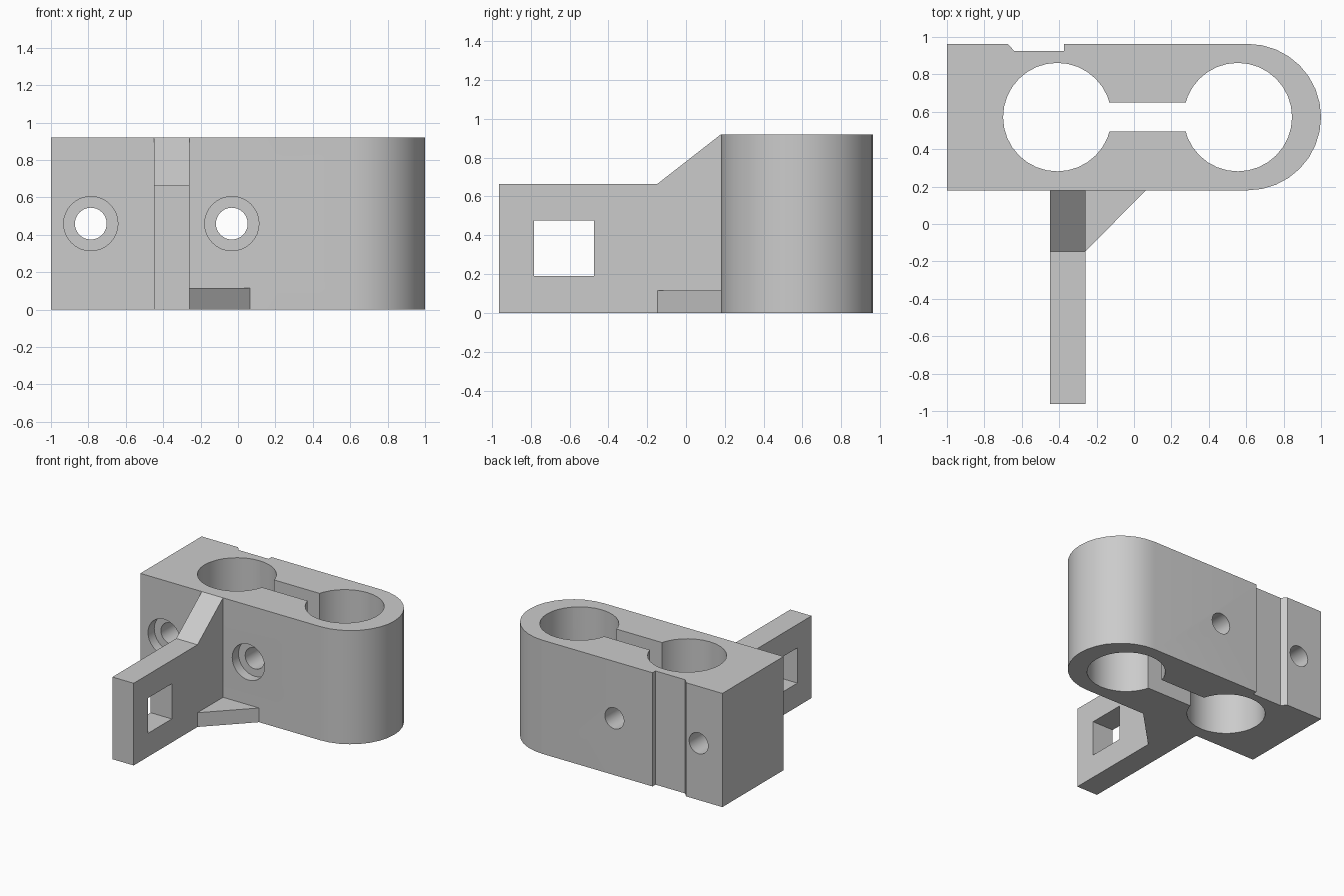
import bpy, bmesh, math
from mathutils import Matrix, Vector

if "Cube" in bpy.data.objects:
    bpy.data.objects.remove(bpy.data.objects["Cube"], do_unlink=True)

# Single grey plastic colour
GREY = (0.6, 0.6, 0.6, 1)
grey = bpy.data.materials.new("grey plastic")
grey.use_nodes = True
grey.diffuse_color = GREY
bsdf = next(n for n in grey.node_tree.nodes if n.type == 'BSDF_PRINCIPLED')
bsdf.inputs["Base Color"].default_value = GREY


def prism(name, outline, start, end, axis="Z"):
    """Extrude an outline along Z (points x, y), Y (points x, z) or X (points y, z)."""
    def place(p, d):
        return {"Z": (p[0], p[1], d), "Y": (p[0], d, p[1]), "X": (d, p[0], p[1])}[axis]
    bm = bmesh.new()
    face = bm.faces.new([bm.verts.new(place(p, start)) for p in outline])
    shift = Vector(place((0, 0), end - start))
    moved = bmesh.ops.extrude_face_region(bm, geom=[face])["geom"]
    bmesh.ops.translate(bm, vec=shift, verts=[v for v in moved if isinstance(v, bmesh.types.BMVert)])
    bmesh.ops.recalc_face_normals(bm, faces=bm.faces)
    mesh = bpy.data.meshes.new(name)
    bm.to_mesh(mesh)
    bm.free()
    mesh.materials.append(grey)
    obj = bpy.data.objects.new(name, mesh)
    bpy.context.collection.objects.link(obj)
    return obj


def arc(cx, cy, r, a0, a1, steps):
    return [(cx + r * math.cos(a0 + (a1 - a0) * i / steps),
             cy + r * math.sin(a0 + (a1 - a0) * i / steps)) for i in range(steps + 1)]


def circle(cx, cy, r, n=32):
    return arc(cx, cy, r, 0, 2 * math.pi, n)[:-1]


def rect(x0, y0, x1, y1):
    return [(x0, y0), (x1, y0), (x1, y1), (x0, y1)]


def cut(target, cutters):
    """Apply boolean differences, then discard the cutters."""
    for c in cutters:
        c.hide_render = True
        mod = target.modifiers.new("cut", 'BOOLEAN')
        mod.operation = 'DIFFERENCE'
        mod.solver = 'EXACT'
        mod.object = c
    bpy.context.view_layer.update()
    deps = bpy.context.evaluated_depsgraph_get()
    mesh = bpy.data.meshes.new_from_object(target.evaluated_get(deps))
    target.modifiers.clear()
    target.data = mesh
    for c in cutters:
        bpy.data.objects.remove(c, do_unlink=True)


HEIGHT = 0.92
FRONT, BACK = 0.18, 0.963
MID, RADIUS = (FRONT + BACK) / 2, (BACK - FRONT) / 2

# Clamp body: square end, round end, shallow groove in the back
outline = [(-1, FRONT)]
outline += arc(1 - RADIUS, MID, RADIUS, -math.pi / 2, math.pi / 2, 16)
outline += [(-0.375, BACK), (-0.375, 0.925), (-0.64, 0.925), (-0.675, BACK), (-1, BACK)]
body = prism("clamp_body", outline, 0, HEIGHT)

# Two rod bores joined by a slot
cutters = [prism("bore_cutter", circle(x, MID, 0.29), -0.1, 1.1) for x in (-0.41, 0.555)]
cutters.append(prism("slot_cutter", rect(-0.3, MID - 0.078, 0.45, MID + 0.078), -0.1, 1.1))

# Counterbored bolt holes
for x in (-0.787, -0.033):
    cutters.append(prism("bolt_cutter", circle(x, 0.46, 0.085), 0, 1.1, "Y"))
    cutters.append(prism("counterbore_cutter", circle(x, 0.46, 0.145), 0, FRONT + 0.08, "Y"))
cut(body, cutters)

# Arm with sloped top and square window
arm = prism("arm", [(-0.963, 0), (FRONT, 0), (FRONT, HEIGHT), (-0.147, 0.665), (-0.963, 0.665)],
            -0.45, -0.26, "X")
cut(arm, [prism("window_cutter", rect(-0.782, 0.19, -0.475, 0.475), -0.6, 0, "X")])

# Triangular gusset at the base
gusset = prism("gusset", [(-0.26, -0.147), (0.063, FRONT), (-0.26, FRONT)], 0, 0.115)

# Smooth rounded walls, keep edges sharp
bpy.ops.object.select_all(action='DESELECT')
body.select_set(True)
bpy.context.view_layer.objects.active = body
bpy.ops.object.shade_smooth_by_angle(angle=math.radians(30))
